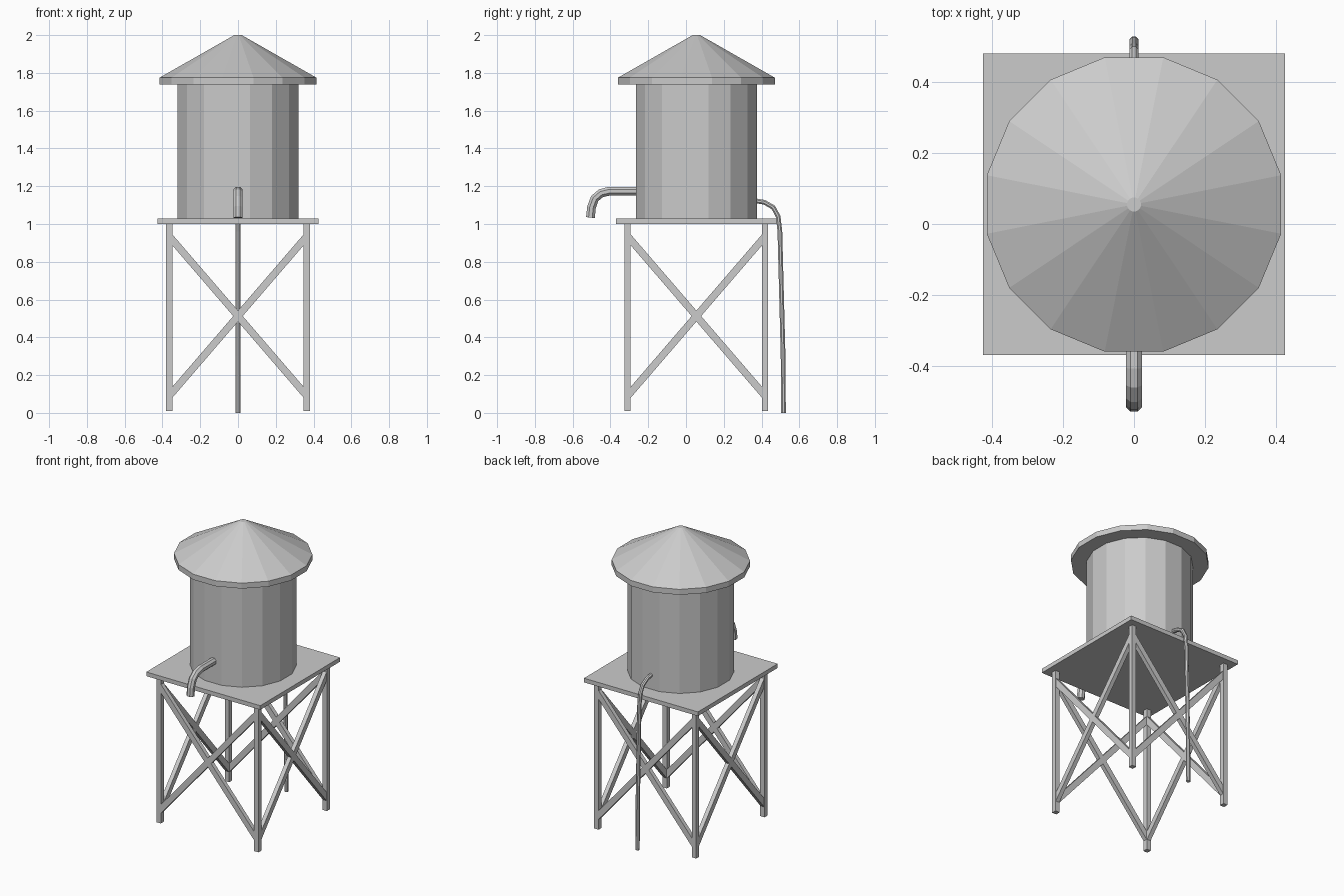
import bpy, bmesh, math
from mathutils import Vector

cube = bpy.data.objects.get("Cube")
if cube:
    bpy.data.objects.remove(cube, do_unlink=True)

CY = 0.055          # centre of the tower, set back from the spout
LEG = 0.364         # leg offset from the tower centre

grey = bpy.data.materials.new("plain grey")
grey.use_nodes = True
colour = (0.6, 0.6, 0.6, 1)
grey.diffuse_color = colour
grey.node_tree.nodes["Principled BSDF"].inputs["Base Color"].default_value = colour


def finish(name, bm):
    bmesh.ops.recalc_face_normals(bm, faces=bm.faces)
    mesh = bpy.data.meshes.new(name)
    bm.to_mesh(mesh)
    bm.free()
    mesh.materials.append(grey)
    obj = bpy.data.objects.new(name, mesh)
    bpy.context.collection.objects.link(obj)
    return obj


def box(name, centre, size):
    bm = bmesh.new()
    bmesh.ops.create_cube(bm, size=1)
    bmesh.ops.scale(bm, vec=size, verts=bm.verts)
    obj = finish(name, bm)
    obj.location = centre
    return obj


def loft(name, rings):
    """Skin a list of vertex rings and cap both ends."""
    bm = bmesh.new()
    loops = [[bm.verts.new(p) for p in ring] for ring in rings]
    n = len(loops[0])
    for a, b in zip(loops, loops[1:]):
        for i in range(n):
            j = (i + 1) % n
            bm.faces.new((a[i], a[j], b[j], b[i]))
    bm.faces.new(loops[0][::-1])
    bm.faces.new(loops[-1])
    return finish(name, bm)


def turned(name, profile, sides=16):
    """Faceted round part with flats facing the axes."""
    angles = [math.tau * (i + 0.5) / sides for i in range(sides)]
    return loft(name, [[(r * math.cos(a), CY + r * math.sin(a), z) for a in angles]
                       for r, z in profile])


def pipe(name, path, radius, sides=8):
    """Faceted tube along (y, z) points in the x = 0 plane."""
    pts = [Vector((0, y, z)) for y, z in path]
    side = Vector((1, 0, 0))
    rings = []
    for i, p in enumerate(pts):
        t_in = (p - pts[max(i - 1, 0)]).normalized()
        t_out = (pts[min(i + 1, len(pts) - 1)] - p).normalized()
        up = side.cross((t_in + t_out).normalized())
        angles = [math.tau * (k + 0.5) / sides for k in range(sides)]
        rings.append([p + radius * (math.cos(a) * side + math.sin(a) * up) for a in angles])
    return loft(name, rings)


# Platform, tank and roof
box("platform", (0, CY, 1.014), (0.85, 0.85, 0.028))
turned("tank", [(0.326, 1.02), (0.326, 1.75)])
turned("roof", [(0.423, 1.738), (0.423, 1.775), (0.02, 2.0)])

# Legs
for sx, xname in ((-1, "right"), (1, "left")):
    for sy, yname in ((-1, "front"), (1, "back")):
        box(f"{yname}_{xname}_leg", (sx * LEG, CY + sy * LEG, 0.505), (0.032, 0.032, 0.99))

# Crossed braces on all four sides
low, high = 0.09, 0.935
rise = high - low
length = math.hypot(2 * LEG, rise)
tilt = math.atan2(rise, 2 * LEG)
for i, sidename in enumerate(("front", "left", "back", "right")):
    turn = i * math.pi / 2
    for s, lean in ((1, "rising"), (-1, "falling")):
        brace = box(f"{sidename}_{lean}_brace",
                    (LEG * math.sin(turn), CY - LEG * math.cos(turn), (low + high) / 2),
                    (length, 0.028, 0.038))
        brace.rotation_euler = (0, -s * tilt, turn)

# Spout at the front and drain pipe at the back
pipe("spout", [(-0.25, 1.174), (-0.405, 1.174), (-0.45, 1.163), (-0.483, 1.135),
               (-0.5, 1.09), (-0.506, 1.034)], 0.025)
pipe("drain_pipe", [(0.36, 1.124), (0.415, 1.115), (0.462, 1.088), (0.488, 1.04),
                    (0.497, 0.96), (0.505, 0.65), (0.514, 0.3), (0.516, 0)], 0.0135)
